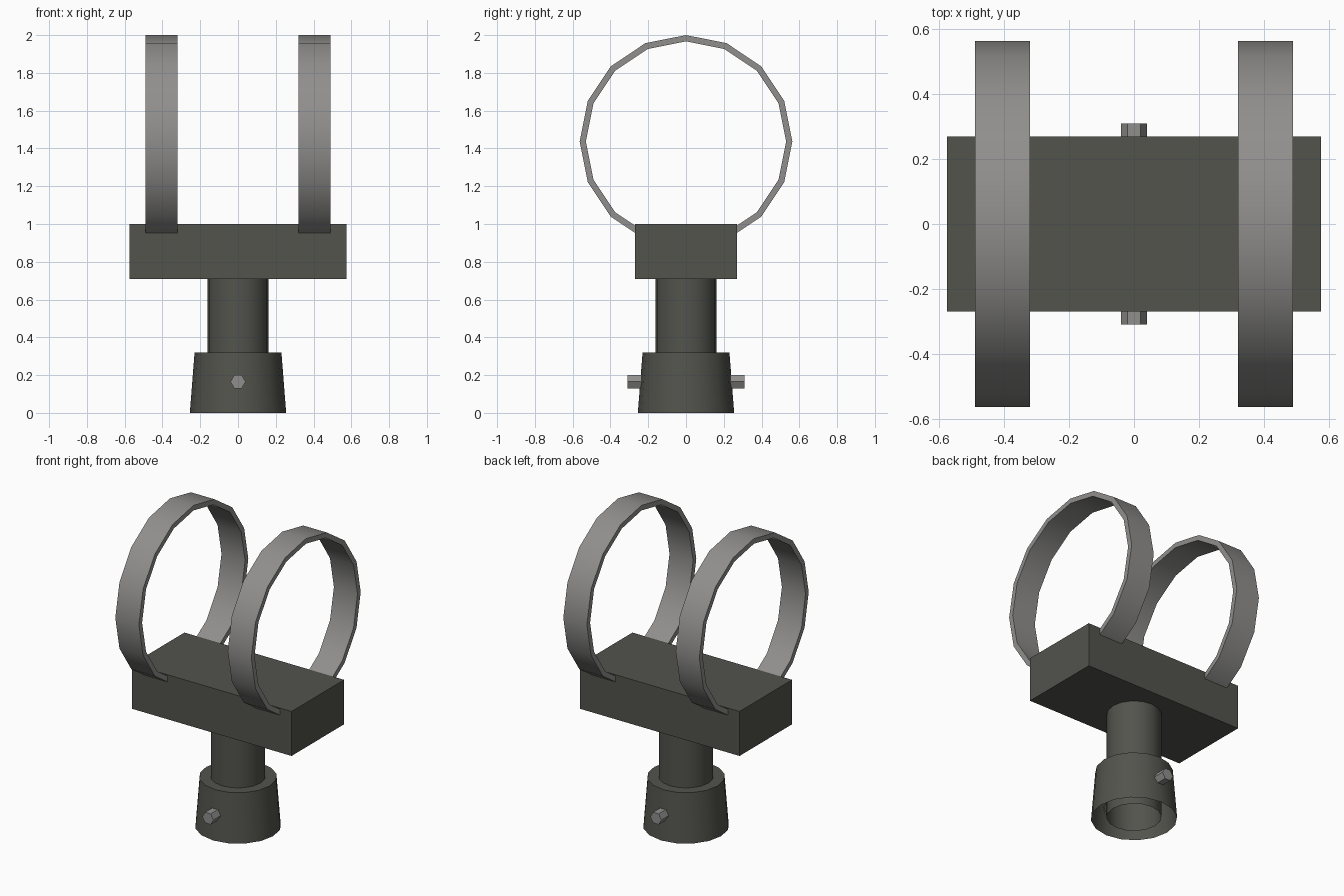
import bpy, math
from mathutils import Matrix

cube = bpy.data.objects.get("Cube")
if cube:
    bpy.data.objects.remove(cube, do_unlink=True)


def material(name, color):
    m = bpy.data.materials.new(name)
    m.use_nodes = True
    m.diffuse_color = color
    m.node_tree.nodes["Principled BSDF"].inputs["Base Color"].default_value = color
    return m


dark = material("dark olive grey", (0.085, 0.087, 0.073, 1))
steel = material("light steel", (0.28, 0.275, 0.27, 1))


def lathe(name, profile, sides, mat, closed=False, turn=None, phase=0):
    """Spin (radius, height) points about z, then apply an optional transform."""
    verts, faces = [], []
    n = len(profile)
    for r, z in profile:
        for i in range(sides):
            a = phase + math.tau * i / sides
            verts.append((r * math.cos(a), r * math.sin(a), z))
    for k in range(n if closed else n - 1):
        a, b = k * sides, (k + 1) % n * sides
        for i in range(sides):
            j = (i + 1) % sides
            faces.append((a + i, a + j, b + j, b + i))
    mesh = bpy.data.meshes.new(name)
    mesh.from_pydata(verts, [], faces)
    if turn:
        mesh.transform(turn)
    mesh.materials.append(mat)
    ob = bpy.data.objects.new(name, mesh)
    bpy.context.collection.objects.link(ob)
    bpy.ops.object.select_all(action='DESELECT')
    ob.select_set(True)
    bpy.context.view_layer.objects.active = ob
    bpy.ops.object.shade_smooth_by_angle(angle=math.radians(30))
    return ob


# Saddle block
bpy.ops.mesh.primitive_cube_add(size=1, location=(0, 0, 0.855))
block = bpy.context.object
block.name = "saddle_block"
block.scale = (1.15, 0.54, 0.29)
block.data.materials.append(dark)

# Open tube and hollow tapered socket
lathe("post", [(0.162, 0.01), (0.162, 0.71)], 16, dark)
lathe("socket", [(0.255, 0), (0.23, 0.32), (0.16, 0.32)], 16, dark)

# Clamp rings and hexagonal bolts on both sides
for side, word in ((1, "left"), (-1, "right")):
    turn = Matrix.Translation((side * 0.405, 0, 1.437)) @ Matrix.Rotation(math.pi / 2, 4, 'Y')
    w = 0.085
    lathe(word + "_clamp_ring", [(0.563, -w), (0.563, w), (0.53, w), (0.53, -w)],
          16, steel, closed=True, turn=turn)

for side, word in ((-1, "front"), (1, "back")):
    turn = Matrix.Translation((0, 0, 0.165)) @ Matrix.Rotation(-side * math.pi / 2, 4, 'X')
    lathe(word + "_bolt", [(0.04, 0.23), (0.04, 0.31), (0, 0.31)], 6, steel, turn=turn)
